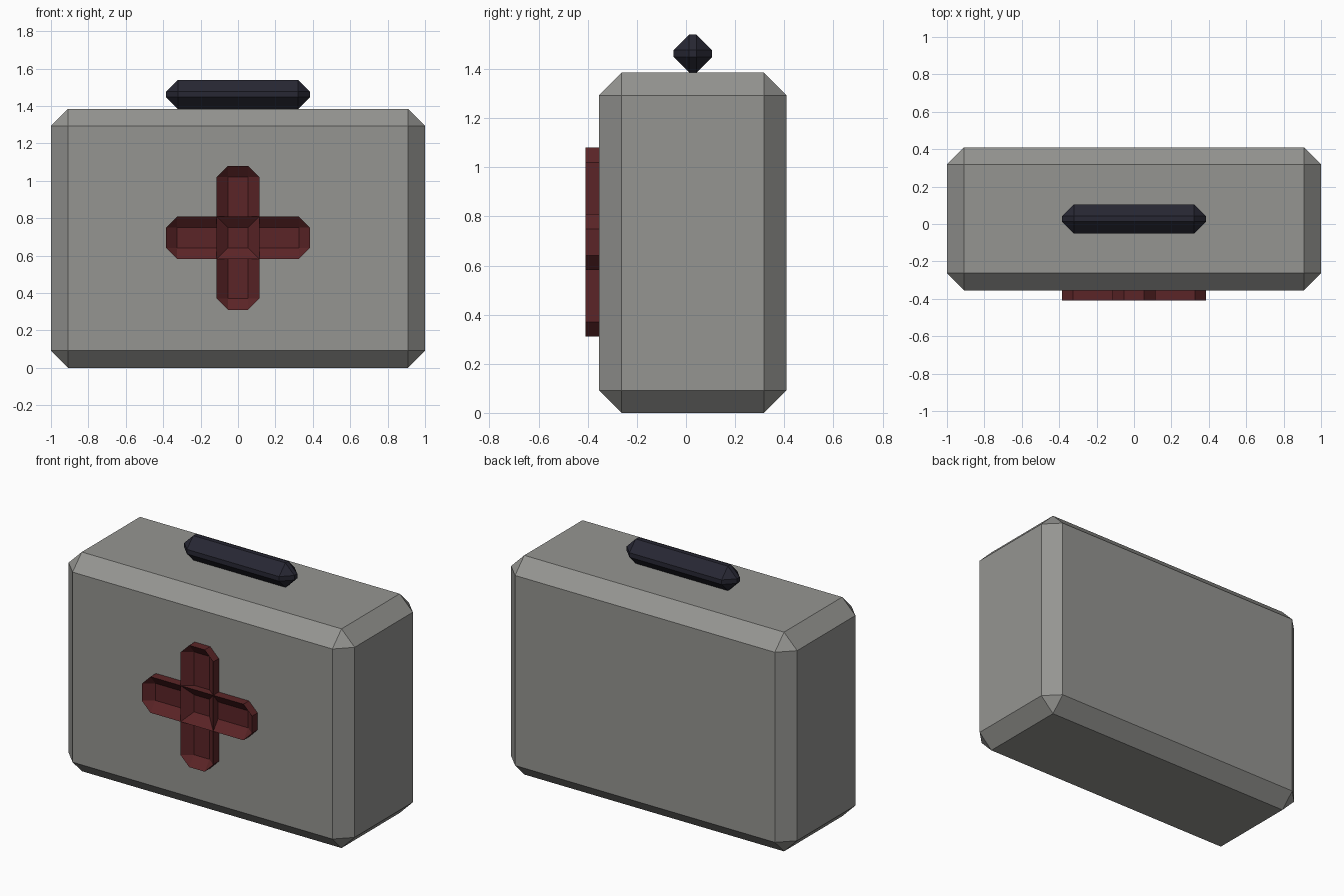
import bpy, bmesh, math
from mathutils import Vector

if "Cube" in bpy.data.objects:
    bpy.data.objects.remove(bpy.data.objects["Cube"])


def material(name, rgb):
    m = bpy.data.materials.new(name)
    m.diffuse_color = (*rgb, 1)
    m.use_nodes = True
    m.node_tree.nodes["Principled BSDF"].inputs["Base Color"].default_value = m.diffuse_color
    return m


GREY = material("case grey", (0.30, 0.30, 0.285))
RED = material("cross red", (0.105, 0.018, 0.02))
NAVY = material("handle navy", (0.02, 0.02, 0.033))


def finish(name, bm, mat):
    bmesh.ops.recalc_face_normals(bm, faces=bm.faces)
    me = bpy.data.meshes.new(name)
    bm.to_mesh(me)
    bm.free()
    me.materials.append(mat)
    ob = bpy.data.objects.new(name, me)
    bpy.context.collection.objects.link(ob)
    return ob


def chamfered_box(name, lo, hi, width, mat):
    bm = bmesh.new()
    bmesh.ops.create_cube(bm, size=1)
    lo, hi = Vector(lo), Vector(hi)
    for v in bm.verts:
        v.co = (lo + hi) / 2 + v.co * (hi - lo)
    bmesh.ops.bevel(bm, geom=bm.edges[:], offset=width, segments=1,
                    affect='EDGES', profile=0.5)
    return finish(name, bm, mat)


def dished_bar(name, hx, hz, cz, mat, c=0.06, front=-0.41, floor=-0.362, back=-0.35):
    """Bar with chamfered corners and a hollow, sloping front."""
    bm = bmesh.new()
    outline = []
    for sx, sz in ((1, 1), (-1, 1), (-1, -1), (1, -1)):
        pair = [(sx * hx, sz * (hz - c)), (sx * (hx - c), sz * hz)]
        outline += pair if sx * sz > 0 else pair[::-1]
    rim = [bm.verts.new((x, front, cz + z)) for x, z in outline]
    base = [bm.verts.new((x, back, cz + z)) for x, z in outline]
    inner = [bm.verts.new((sx * (hx - c), floor, cz + sz * (hz - c)))
             for sx, sz in ((1, 1), (-1, 1), (-1, -1), (1, -1))]
    for i in range(8):
        j = (i + 1) % 8
        bm.faces.new((rim[i], rim[j], base[j], base[i]))
    for k in range(4):
        a, b, n = rim[2 * k], rim[2 * k + 1], rim[(2 * k + 2) % 8]
        bm.faces.new((a, b, inner[k]))
        bm.faces.new((b, n, inner[(k + 1) % 4], inner[k]))
    bm.faces.new(inner)
    bm.faces.new(base)
    return finish(name, bm, mat)


# Case body and top handle
chamfered_box("case_body", (-1, -0.355, 0), (1, 0.41, 1.385), 0.092, GREY)
chamfered_box("top_handle", (-0.385, -0.05, 1.385), (0.385, 0.105, 1.54), 0.063, NAVY)

# Two crossing bars on the front
dished_bar("cross_horizontal", 0.385, 0.114, 0.695, RED)
dished_bar("cross_vertical", 0.114, 0.385, 0.695, RED)
